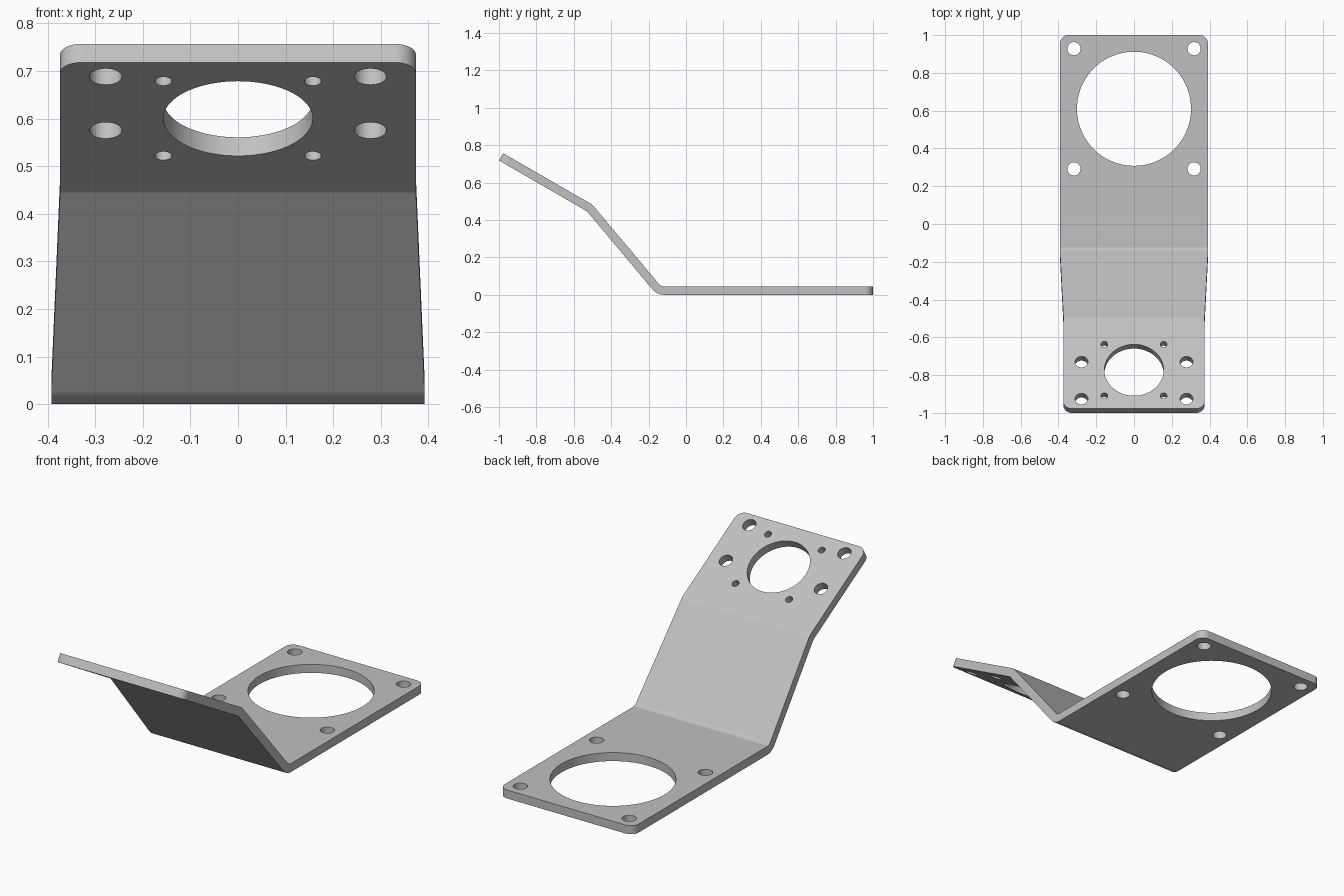
import bpy, bmesh
from math import sin, cos, tan, radians
from mathutils import Matrix, Vector

if "Cube" in bpy.data.objects:
    bpy.data.objects.remove(bpy.data.objects["Cube"])

THICK, INNER = 0.045, 0.033
OUTER = INNER + THICK
WIDE, NARROW = 0.392, 0.374
CORNER = 0.045

grey = bpy.data.materials.new("sheet_metal_grey")
grey.use_nodes = True
grey.diffuse_color = (0.53, 0.53, 0.53, 1)
grey.node_tree.nodes["Principled BSDF"].inputs["Base Color"].default_value = (0.53, 0.53, 0.53, 1)


def bend(centre, start, end, r_under, r_top, sign, steps=6):
    """Pairs of (under, top) profile points round one bend; angles tilt from vertical."""
    pairs = []
    for i in range(steps + 1):
        a = radians(start + (end - start) * i / steps)
        d = Vector((sin(a), cos(a))) * sign
        pairs.append((centre + d * r_under, centre + d * r_top))
    return pairs


# Side profile in (y, z): base, lower bend, upper bend, raised tip
low_centre = Vector((-0.155 + OUTER * tan(radians(25)), OUTER))
high_centre = Vector((-0.5515, 0.4213))
tip = Vector((-1, 0.718))
profile = [(Vector((1, 0)), Vector((1, THICK)))]
profile += bend(low_centre, 0, 50, OUTER, INNER, -1)
profile += bend(high_centre, 50, 30, INNER, OUTER, 1)
profile += [(tip, tip + Vector((sin(radians(30)), cos(radians(30)))) * THICK)]

# Bent plate, tapering along the sloped web
bm = bmesh.new()
rings = []
for i, (under, top) in enumerate(profile):
    w = WIDE if i <= len(profile) // 2 - 1 else NARROW
    rings.append([bm.verts.new((x, p.x, p.y))
                  for x, p in ((-w, under), (w, under), (w, top), (-w, top))])
for a, b in zip(rings, rings[1:]):
    for k in range(4):
        n = (k + 1) % 4
        bm.faces.new((a[k], a[n], b[n], b[k]))
bm.faces.new(rings[0])
bm.faces.new(rings[-1])
bmesh.ops.recalc_face_normals(bm, faces=bm.faces)

# Rounded outer corners at both ends
corners = [bm.edges.get((r[i], r[j])) for r in (rings[0], rings[-1]) for i, j in ((1, 2), (3, 0))]
bmesh.ops.bevel(bm, geom=corners, offset=CORNER, segments=8, profile=0.5, affect='EDGES')
mesh = bpy.data.meshes.new("bent_bracket")
bm.to_mesh(mesh)
bm.free()
mesh.materials.append(grey)
bracket = bpy.data.objects.new("bent_bracket", mesh)
bpy.context.collection.objects.link(bracket)

# Hole cutters, placed in the local plane of each flange
cut = bmesh.new()


def hole(frame, x, y, radius, sides):
    bmesh.ops.create_cone(cut, cap_ends=True, segments=sides, radius1=radius, radius2=radius,
                          depth=0.2, matrix=frame @ Matrix.Translation((x, y, 0)))


base = Matrix.Translation((0, 0.61, THICK / 2))
head = Matrix.Translation((0, -0.784, 0.62)) @ Matrix.Rotation(radians(-30), 4, 'X')
hole(base, 0, 0, 0.302, 96)
hole(head, 0, 0, 0.157, 72)
for side in (-1, 1):
    for end in (-1, 1):
        hole(base, side * 0.318, end * 0.318, 0.035, 32)
        hole(head, side * 0.157, end * 0.157, 0.018, 24)
    for y in (-0.176, 0.05):
        hole(head, side * 0.278, y, 0.034, 32)
cut_mesh = bpy.data.meshes.new("hole_cutter")
cut.to_mesh(cut_mesh)
cut.free()
cut_mesh.materials.append(grey)
cutter = bpy.data.objects.new("hole_cutter", cut_mesh)
cutter.hide_render = True
bpy.context.collection.objects.link(cutter)

# Drill the holes, then smooth the bends and hole walls
bpy.ops.object.select_all(action='DESELECT')
bracket.select_set(True)
bpy.context.view_layer.objects.active = bracket
drill = bracket.modifiers.new("drill", 'BOOLEAN')
drill.operation = 'DIFFERENCE'
drill.solver = 'EXACT'
drill.object = cutter
bpy.ops.object.modifier_apply(modifier="drill")
bpy.data.objects.remove(cutter)
bpy.ops.object.shade_smooth_by_angle(angle=radians(30))
flat = bracket.modifiers.new("flat_faces", 'WEIGHTED_NORMAL')
flat.keep_sharp = True
bpy.ops.object.modifier_apply(modifier="flat_faces")
